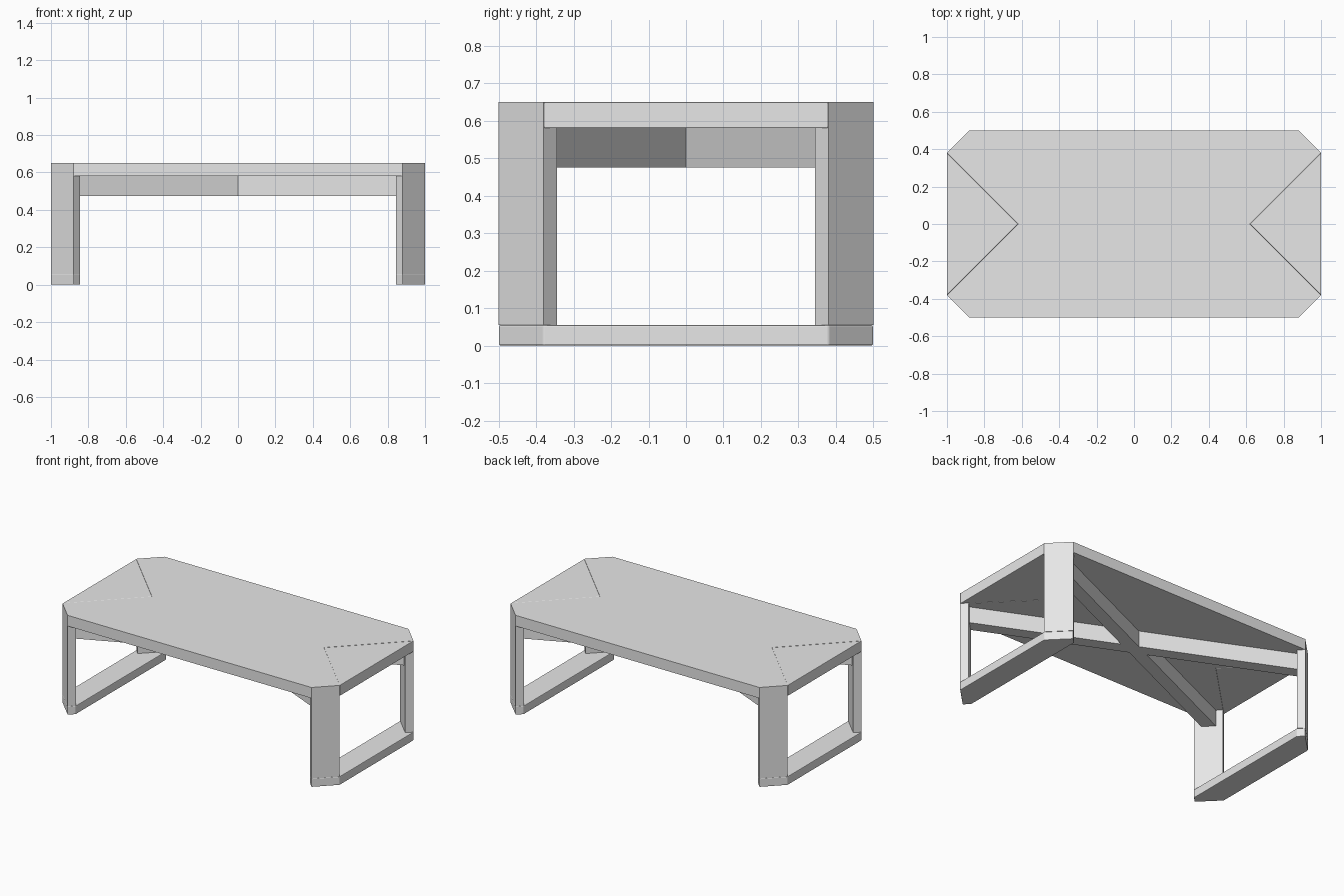
import bpy, bmesh, math

if "Cube" in bpy.data.objects:
    bpy.data.objects.remove(bpy.data.objects["Cube"])

grey = bpy.data.materials.new("light_grey")
grey.diffuse_color = (0.8, 0.8, 0.8, 1)
grey.use_nodes = True
grey.node_tree.nodes["Principled BSDF"].inputs["Base Color"].default_value = grey.diffuse_color

TOP, UNDER, FOOT, THICK = 0.65, 0.58, 0.055, 0.05
IN = THICK / math.sqrt(2)          # leg thickness along x and y


def prism(name, outline, z0, z1, z_low=None, bottom=None, bevel=0.0):
    """Extrude an outline; bottom may be another outline of equal length."""
    bm = bmesh.new()
    low = [bm.verts.new((x, y, z0)) for x, y in (bottom or outline)]
    high = [bm.verts.new((x, y, z1 if z_low is None else z_low[i]))
            for i, (x, y) in enumerate(outline)]
    n = len(low)
    bm.faces.new(low[::-1])
    bm.faces.new(high)
    for i in range(n):
        j = (i + 1) % n
        bm.faces.new((low[i], low[j], high[j], high[i]))
    bmesh.ops.recalc_face_normals(bm, faces=bm.faces)
    mesh = bpy.data.meshes.new(name)
    bm.to_mesh(mesh)
    bm.free()
    mesh.materials.append(grey)
    obj = bpy.data.objects.new(name, mesh)
    bpy.context.collection.objects.link(obj)
    if bevel:
        mod = obj.modifiers.new("soft_edges", 'BEVEL')
        mod.width = bevel
        mod.segments = 2
    return obj


# Centre panel of the top, with a V notch at each end
prism("centre_panel", [(0.88, 0.5), (-0.88, 0.5), (-0.38, 0),
                       (-0.88, -0.5), (0.88, -0.5), (0.38, 0)], UNDER, TOP)

for side, sx in (("left", -1), ("right", 1)):
    # V-shaped band, mitred underneath where it meets the legs
    band = [(1, 0.38), (0.88, 0.5), (0.38, 0), (0.88, -0.5), (1, -0.38), (0.62, 0)]
    under = [(x - IN, y - math.copysign(IN, y)) if y else (x, y) for x, y in band]
    prism(side + "_chevron_band", [(sx * x, y) for x, y in band], UNDER, TOP,
          bottom=[(sx * x, y) for x, y in under])

    # Triangular end panel
    prism(side + "_end_panel", [(sx, 0.38), (sx * 0.62, 0), (sx, -0.38)],
          UNDER, TOP, bevel=0.003)

    # Floor runner with clipped corners
    prism(side + "_runner", [(sx, -0.38), (sx, 0.38), (sx * 0.88, 0.5),
                             (sx * (0.88 - IN), 0.5 - IN),
                             (sx * (0.88 - IN), IN - 0.5), (sx * 0.88, -0.5)],
          0, FOOT, bevel=0.004)

    # Diagonal board legs, mitred at the top
    for end, sy in (("front", -1), ("back", 1)):
        leg = [(1, 0.38), (0.88, 0.5), (0.88 - IN, 0.5 - IN), (1 - IN, 0.38 - IN)]
        prism(f"{end}_{side}_leg", [(sx * x, sy * y) for x, y in leg],
              FOOT, TOP, z_low=(TOP, TOP, UNDER, UNDER))

# X brace under the top, its ends cut flat against the legs
h, K = 0.04, 1.38 - 2 * IN
a = math.atan2(0.405, 0.905)
c, s = math.cos(a), math.sin(a)
t1, t2 = (K - h / s) / (c + s), (K - h / c) / (c + s)
quarter = [(h / s, 0), (h / s + t1 * c, t1 * s), (t2 * c, h / c + t2 * s), (0, h / c)]
cross = []
for sx, sy in ((1, 1), (-1, 1), (-1, -1), (1, -1)):
    pts = [(sx * x, sy * y) for x, y in quarter]
    cross += (pts if sx * sy > 0 else pts[::-1])[:-1]
prism("cross_brace", cross, 0.475, UNDER)
